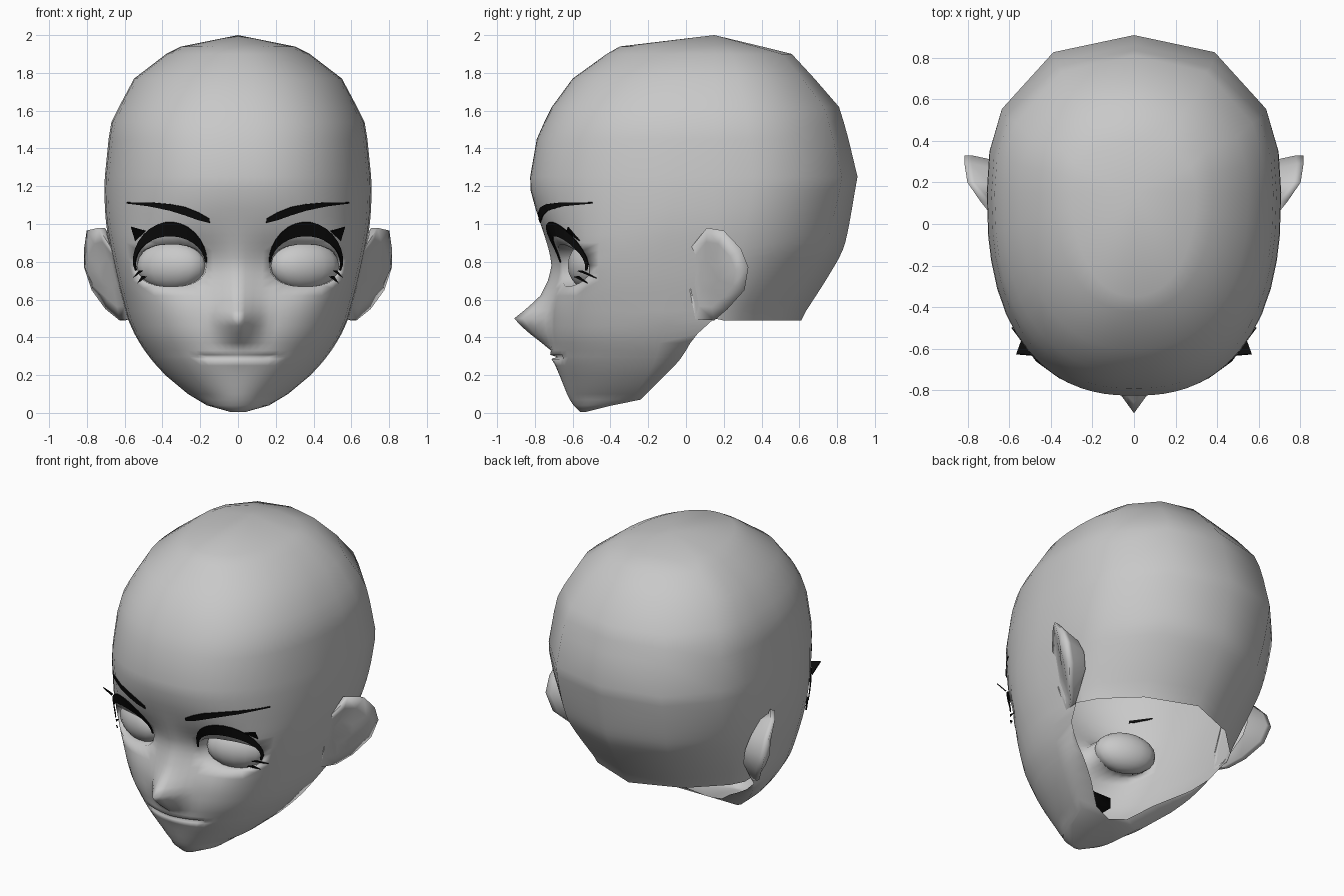
import bpy, bmesh, math
from mathutils import Matrix

if "Cube" in bpy.data.objects:
    bpy.data.objects.remove(bpy.data.objects["Cube"])


def material(name, value):
    m = bpy.data.materials.new(name)
    m.diffuse_color = (value, value, value, 1)
    m.use_nodes = True
    m.node_tree.nodes["Principled BSDF"].inputs["Base Color"].default_value = m.diffuse_color
    return m


SKIN = material("light grey", 0.58)
BLACK = material("black", 0.004)

# Head outline by height: z, front y, back y, half width, y of widest point, roundness
PROFILE = [
    (0.005, -.56, -.53, .04, -.53, 2.0), (0.04, -.595, -.39, .165, -.39, 2.0),
    (0.07, -.615, -.24, .215, -.24, 2.0), (0.10, -.63, -.21, .265, -.21, 2.0),
    (0.20, -.67, -.11, .385, -.11, 2.15), (0.27, -.695, -.04, .45, -.04, 2.3),
    (0.33, -.705, .00, .495, .00, 2.4), (0.40, -.72, .04, .54, .04, 2.55),
    (0.50, -.72, .61, .585, .15, 2.8), (0.70, -.725, .74, .64, .15, 3.05),
    (0.86, -.735, .835, .675, .15, 3.0), (1.00, -.77, .865, .70, .15, 2.65),
    (1.18, -.83, .895, .71, .15, 2.4), (1.25, -.825, .908, .705, .15, 2.4),
    (1.45, -.79, .86, .685, .15, 2.4), (1.54, -.75, .835, .67, .15, 2.4),
    (1.62, -.71, .81, .63, .15, 2.4), (1.77, -.60, .68, .55, .15, 2.3),
    (1.90, -.42, .56, .38, .15, 2.2), (1.94, -.35, .40, .30, .15, 2.1),
    (2.00, .15, .15, .0, .15, 2.0)]
NOSE = [(.34, 0), (.37, .05), (.47, .165), (.5, .19), (.56, .115), (.62, .055),
        (.7, .02), (.78, 0)]
# Inner edge of the jaw underside: z, half width
LIP = [(.07, 0), (.10, .12), (.20, .25), (.27, .36), (.33, .45), (.42, .549), (.5, .585)]


def interp(table, z):
    if z <= table[0][0]:
        return table[0][1:]
    for a, b in zip(table, table[1:]):
        if z <= b[0]:
            f = (z - a[0]) / (b[0] - a[0])
            return [p + (q - p) * f for p, q in zip(a[1:], b[1:])]
    return table[-1][1:]


def profile(z):
    """Outline values, rounded off through the middle of the head."""
    if .58 < z < 1.2:
        return [sum(v) / 3 for v in zip(*(interp(PROFILE, z + d) for d in (-.05, 0, .05)))]
    return interp(PROFILE, z)


def face_y(x, z):
    """Depth of the front half of the head, with sockets, nose and mouth."""
    yf, yb, w, ym, n = profile(z)
    u = min(1, x / w) if w > 0 else 0
    y = ym + (yf - ym) * max(0, 1 - u ** n) ** (1 / n)
    y += .085 * math.exp(-((x - .25) / .2) ** 2 - ((z - .77) / .15) ** 2)
    y -= interp(NOSE, z)[0] * max(0, 1 - x / .14)
    y -= .02 * max(0, 1 - x / .2) * max(0, 1 - abs(z - .3) / .06)
    if x < .175:
        y += .035 * max(0, 1 - abs(z - .296) / .011)
    return y


def finish(name, bm, mat, solid=0):
    bmesh.ops.recalc_face_normals(bm, faces=bm.faces[:])
    me = bpy.data.meshes.new(name)
    bm.to_mesh(me)
    bm.free()
    me.materials.append(mat)
    for p in me.polygons:
        p.use_smooth = solid == 0
    ob = bpy.data.objects.new(name, me)
    bpy.context.collection.objects.link(ob)
    if solid:
        ob.modifiers.new("thickness", 'SOLIDIFY').thickness = solid
    mirror = ob.modifiers.new("mirror", 'MIRROR')
    mirror.use_clip = True
    mirror.merge_threshold = .0005


def bridge(bm, a, b):
    for i in range(len(a) - 1):
        bm.faces.new((a[i], a[i + 1], b[i + 1], b[i]))


# Head shell: dense columns on the face, few on the back, open at the neck
FRONT = [0, .06, .13, .2, .28, .36, .45, .54, .63, .72, .8, .87, .93, .97, .99, 1]
BACK = [.982, .9, .55, 0]
ROWS = [.005, .04, .07, .1, .15, .2, .25, .285, .296, .307, .33, .37, .42, .46, .5,
        .54, .58, .62, .66, .70, .74, .78, .82, .86, .90, .94, .98, 1.03, 1.08,
        1.18, 1.25, 1.45, 1.54, 1.62, 1.77, 1.90, 1.94, 2.0]
bm = bmesh.new()
prev = None
for z in ROWS:
    yf, yb, w, ym, n = profile(z)
    row = [bm.verts.new((u * w, face_y(u * w, z), z)) for u in FRONT]
    if z >= .5:
        nb = interp([(.5, 1.55), (.86, 2.1), (1.2, 2.4), (2, 2.2)], z)[0]
        row += [bm.verts.new((u * w, ym + (yb - ym) * (1 - u ** nb) ** (1 / nb),
                              z - .01 * (z == .5))) for u in BACK]
    else:
        row.append(bm.verts.new((min(w, interp(LIP, z)[0]), ym, z)))
    if prev is None:
        for i in range(len(row) - 2):
            bm.faces.new((row[-1], row[i + 1], row[i]))
    else:
        k = len(row) if len(row) == len(prev) else len(FRONT)
        bridge(bm, prev[:k], row[:k])
    prev = row
bmesh.ops.remove_doubles(bm, verts=bm.verts[:], dist=.0005)


# Eye openings: rim drawn onto a rounded outline, with a short socket wall
def eye_e(p):
    return (abs(p.x - .355) / .188) ** 2.3 + (abs(p.z - .78) / .112) ** 2.3


hole = [f for f in bm.faces if f.calc_center_median().y < -.2
        and eye_e(f.calc_center_median()) < 1]
rim = {v for f in hole for v in f.verts if any(g not in hole for g in v.link_faces)}
edges = [e for f in hole for e in f.edges if any(g not in hole for g in e.link_faces)]
bmesh.ops.delete(bm, geom=hole, context='FACES')
for v in rim:
    k = eye_e(v.co) ** (-1 / 2.3)
    x, z = .355 + (v.co.x - .355) * k, .78 + (v.co.z - .78) * k
    v.co = (x, face_y(x, z), z)
wall = {v: bm.verts.new((.355 + (v.co.x - .355) * .94,
                         v.co.y + .075 - .2 * (v.co.x - .355), v.co.z)) for v in rim}
for e in edges:
    a, b = e.verts
    bm.faces.new((a, b, wall[b], wall[a]))
finish("head", bm, SKIN)

# Eyeballs, flattened and turned outwards
bm = bmesh.new()
bmesh.ops.create_uvsphere(
    bm, u_segments=16, v_segments=10, radius=1,
    matrix=Matrix.Translation((.352, -.505, .78)) @ Matrix.Rotation(math.radians(20), 4, 'Z')
    @ Matrix.Diagonal((.195, .11, .13, 1)))
finish("eyeball", bm, SKIN)

# Ears: root ring, back rim, front rim and a smooth front growing out of the head
OUTLINE = [(.05, .495), (.02, .65), (.03, .88), (.11, .98), (.2, .965), (.29, .87),
           (.33, .77), (.31, .65), (.22, .55), (.15, .49)]


def ear_x(y, z):
    return (min(.815, .66 + .72 * (y - .05)) - .4 * max(0, .75 - z)
            + .2 * max(0, z - .8) * (y < .25))


bm = bmesh.new()
rings = []
for scale, shift in ((.88, None), (1, -.035), (1, 0), (.7, -.005), (.35, -.01)):
    ring = []
    for y, z in OUTLINE:
        y, z = .10 + (y - .10) * scale, .73 + (z - .73) * scale
        root = profile(max(z, .5))[2] - .003
        x = root if shift is None else max(root, ear_x(y, z) + shift)
        ring.append(bm.verts.new((x, y, z)))
    rings.append(ring)
for a, b in zip(rings, rings[1:]):
    bridge(bm, a + a[:1], b + b[:1])
bm.faces.new(rings[-1])
finish("ear", bm, SKIN)


# Painted plates lying just above the face
def on_face(bm, x, z, lift=.012):
    return bm.verts.new((x, face_y(x, z) - lift, z))


# Eyebrows
bm = bmesh.new()
low = [(.15, 1.005), (.21, 1.02), (.28, 1.045), (.36, 1.07), (.47, 1.093), (.59, 1.108)]
high = [(.152, 1.027), (.21, 1.06), (.28, 1.088), (.36, 1.104), (.47, 1.114), (.59, 1.115)]
bridge(bm, [on_face(bm, *p) for p in low], [on_face(bm, *p) for p in high])
finish("eyebrow", bm, BLACK, .006)

# Upper lashes: a tapering arc, plus outer wing and lower spikes
bm = bmesh.new()
inner, outer = [], []
for i in range(17):
    t = i / 16
    a = math.radians(178 - 192 * t)
    c, s = math.cos(a), math.sin(a)
    lift = .012 + .015 * t * t
    thick = math.sin(math.pi * min(1, .06 + t * .91)) ** .6
    inner.append(on_face(bm, .36 + .185 * c, .79 + .145 * s, lift))
    outer.append(on_face(bm, .36 + (.187 + .02 * thick) * c,
                         .79 + .15 * s + .07 * thick * max(0, s), lift))
bridge(bm, inner, outer)
for tri, tip in (([(.49, .96), (.567, .982), (.545, .91)], .11),
                 ([(.505, .75), (.56, .712), (.527, .75)], .02),
                 ([(.48, .722), (.53, .688), (.507, .725)], .02)):
    bm.faces.new([on_face(bm, *p, lift) for p, lift in zip(tri, (.025, tip, .025))])
finish("eyelash", bm, BLACK, .006)

# Mouth cavity behind the lips
bm = bmesh.new()
bmesh.ops.create_cube(bm, size=1, matrix=Matrix.Translation((.07, -.51, .30))
                      @ Matrix.Diagonal((.14, .24, .07, 1)))
bmesh.ops.delete(bm, geom=[f for f in bm.faces if f.calc_center_median().x < .01],
                 context='FACES')
finish("mouth_cavity", bm, BLACK)
